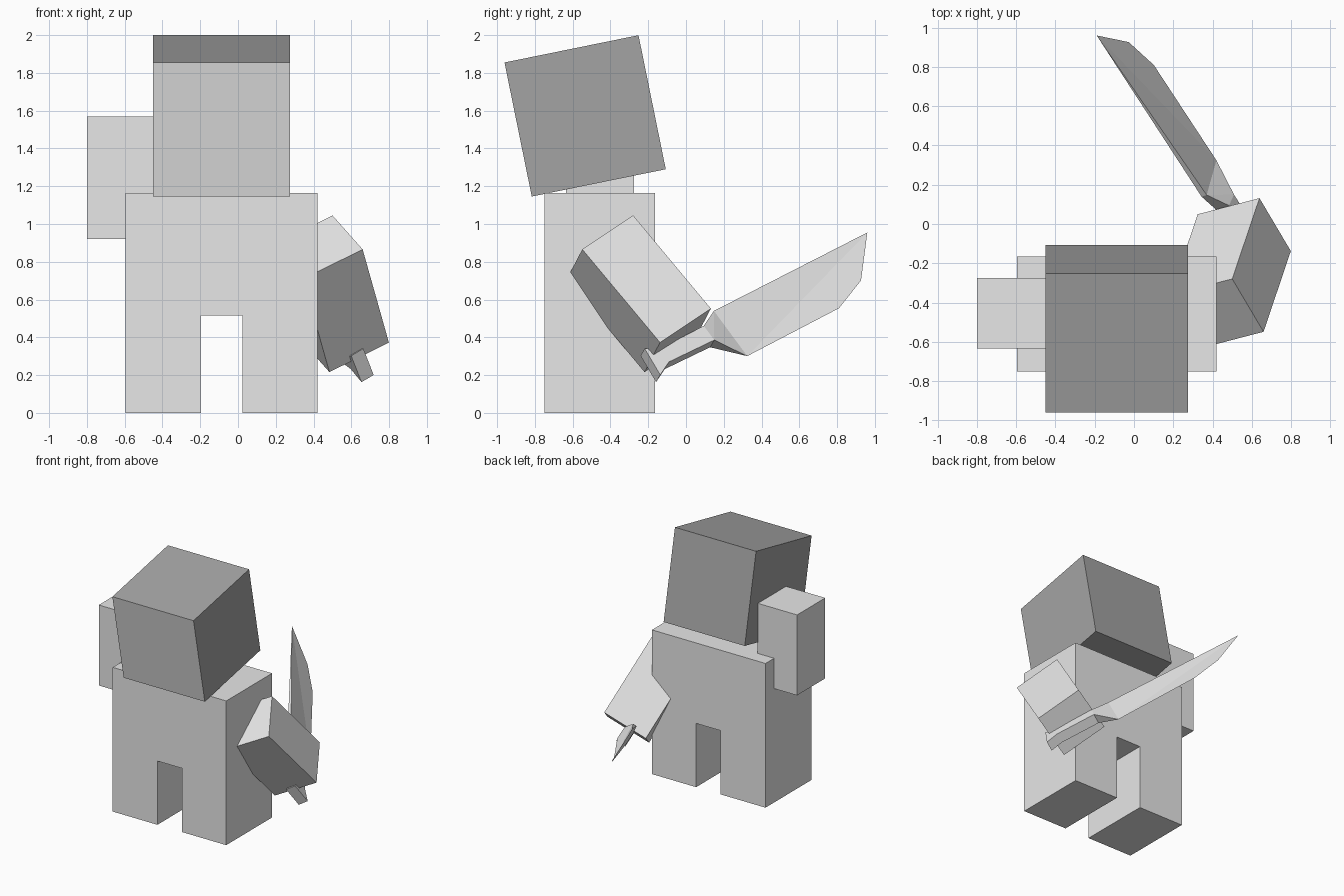
import bpy, bmesh, math
from mathutils import Vector, Matrix

if "Cube" in bpy.data.objects:
    bpy.data.objects.remove(bpy.data.objects["Cube"])


def material(name, v):
    m = bpy.data.materials.new(name)
    m.diffuse_color = (v, v, v, 1)
    m.use_nodes = True
    m.node_tree.nodes["Principled BSDF"].inputs["Base Color"].default_value = m.diffuse_color
    return m


LIGHT = material("light_grey", 0.8)
DARK = material("dark_grey", 0.37)


def finish(name, bm, mats):
    bmesh.ops.recalc_face_normals(bm, faces=bm.faces)
    me = bpy.data.meshes.new(name)
    bm.to_mesh(me)
    bm.free()
    for m in mats:
        me.materials.append(m)
    ob = bpy.data.objects.new(name, me)
    bpy.context.collection.objects.link(ob)
    return ob


def box(name, size, center, rot=None, mats=(LIGHT,)):
    bm = bmesh.new()
    bmesh.ops.create_cube(bm, size=1.0)
    bmesh.ops.scale(bm, vec=size, verts=bm.verts)
    ob = finish(name, bm, mats)
    ob.matrix_world = Matrix.Translation(center) @ (rot or Matrix()).to_4x4()
    return ob


# Body with two legs: arch profile extruded front to back
profile = [(-.595, 0), (-.195, 0), (-.195, .515), (.025, .515), (.025, 0),
           (.42, 0), (.42, 1.165), (-.595, 1.165)]
bm = bmesh.new()
front = bm.faces.new([bm.verts.new((x, -.75, z)) for x, z in profile])
ext = bmesh.ops.extrude_face_region(bm, geom=[front], use_keep_orig=True)
bmesh.ops.translate(bm, vec=(0, .585, 0),
                    verts=[g for g in ext["geom"] if isinstance(g, bmesh.types.BMVert)])
finish("body", bm, [LIGHT])

# Head: tilted dark cube with a light face side
head = box("head", (.725, .724, .724), (-.0875, -.534, 1.5725),
           Matrix.Rotation(math.radians(11.5), 3, 'X'), (DARK, LIGHT))
for p in head.data.polygons:
    p.material_index = 1 if p.normal.y < -.5 else 0

# Raised arm
box("raised_arm", (.355, .36, .65), (-.6225, -.455, 1.245))

# Lowered arm: rotated box framed by its across, along and outward axes
across = Vector((.16, -.27, -.18)).normalized()
along = Vector((.14, .41, -.495))
along = (along - across * along.dot(across)).normalized()
outward = across.cross(along)
corner = Vector((.50, -.28, 1.045))
rot = Matrix((across, along, outward)).transposed()
box("sword_arm", (.361, .657, .361),
    corner + across * .18 + along * .3285 - outward * .18, rot)

# Sword: outline as (length, width, thickness factor) measured from the tip
tip = Vector((-.19, .96, .955))
d = Vector((-.503, .766, .40)).normalized()
w = Vector((.263, .575, -.774)).normalized()
t = d.cross(w)
outline = [(0, 0, 0), (-.209, .22, 0), (-.421, .30, 0), (-1.055, .30, 0),
           (-1.2, .157, 1), (-1.506, .148, 1), (-1.598, .19, 1),
           (-1.578, .02, 1), (-1.506, .06, 1), (-1.2, .06, 1), (-1.07, 0, .4)]
bm = bmesh.new()
sides = [[bm.verts.new(tip + d * s + w * b + t * (off * k)) for s, b, k in outline]
         for off in (-.066, .012)]
# Blade, blade root, grip and pommel on both sides
for v in sides:
    for idx in ((0, 1, 2, 3), (0, 3, 10), (3, 4, 10), (4, 9, 10), (4, 5, 8, 9), (5, 6, 7, 8)):
        bm.faces.new([v[i] for i in idx])
# Rim joining the sides
a, b = sides
n = len(outline)
for i in range(3, n):
    j = (i + 1) % n
    bm.faces.new((a[i], a[j], b[j], b[i]))
# Weld the sharp cutting edge
bmesh.ops.remove_doubles(bm, verts=bm.verts, dist=.0005)
finish("sword", bm, [LIGHT])
